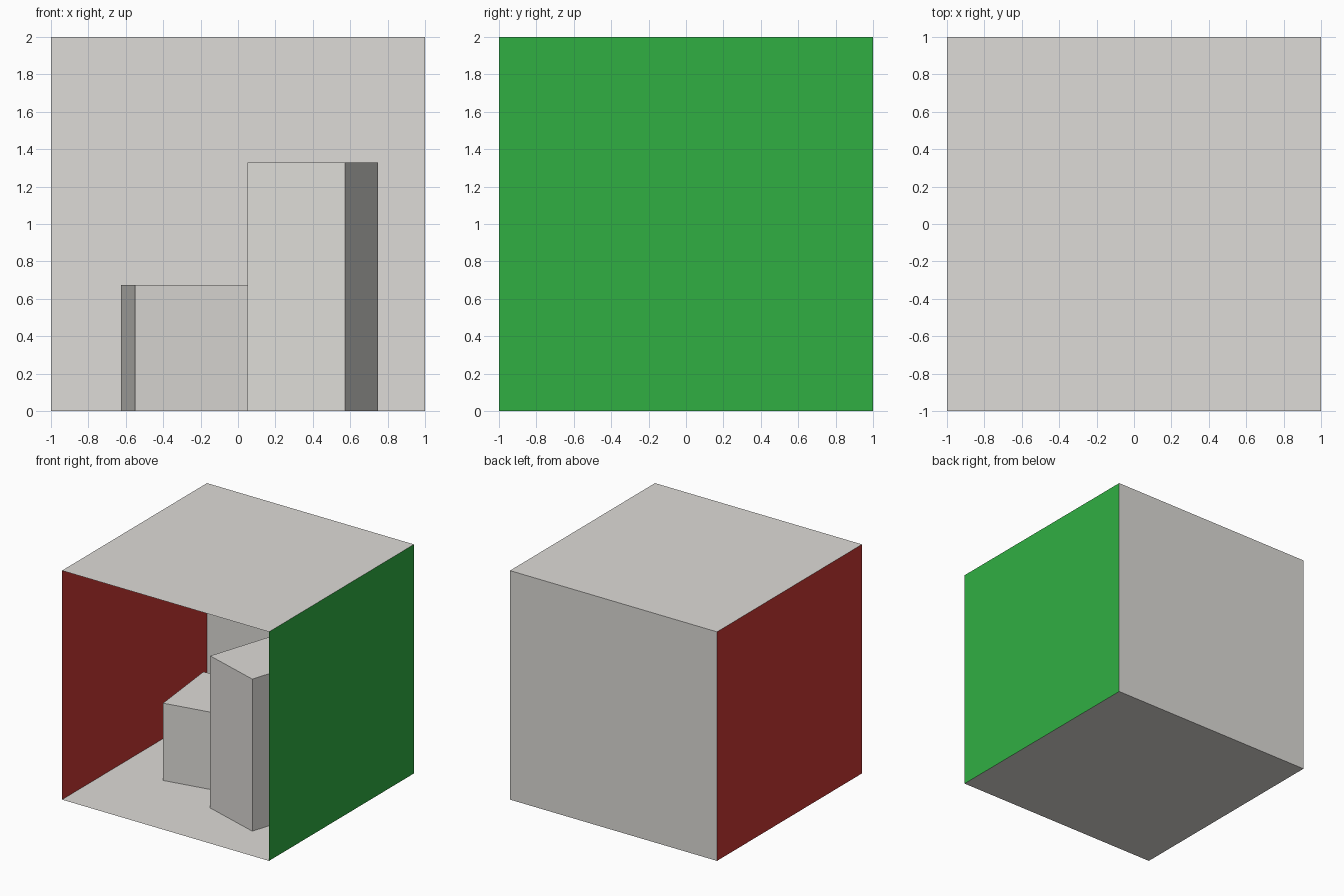
import bpy, bmesh

if "Cube" in bpy.data.objects:
    bpy.data.objects.remove(bpy.data.objects["Cube"])


def paint(name, rgb):
    m = bpy.data.materials.new(name)
    m.diffuse_color = (*rgb, 1)
    m.use_nodes = True
    m.node_tree.nodes["Principled BSDF"].inputs["Base Color"].default_value = m.diffuse_color
    return m


def build(name, corners, height=0, mat=None):
    """Polygon from corners, raised into a prism when height is given."""
    bm = bmesh.new()
    face = bm.faces.new([bm.verts.new(c) for c in corners])
    if height:
        top = bmesh.ops.extrude_face_region(bm, geom=[face], use_keep_orig=True)
        moved = [v for v in top["geom"] if isinstance(v, bmesh.types.BMVert)]
        bmesh.ops.translate(bm, verts=moved, vec=(0, 0, height))
        bmesh.ops.recalc_face_normals(bm, faces=bm.faces[:])
    mesh = bpy.data.meshes.new(name)
    bm.to_mesh(mesh)
    bm.free()
    ob = bpy.data.objects.new(name, mesh)
    bpy.context.collection.objects.link(ob)
    if mat:
        mesh.materials.append(mat)
    return ob


grey = paint("warm_grey", (0.725, 0.71, 0.68))
red = paint("red", (0.6, 0.04, 0.035))
green = paint("green", (0.03, 0.43, 0.055))

# Room shell: thin single-sheet walls, open at the front, normals inward
square = [(-1, -1), (1, -1), (1, 1), (-1, 1)]
build("floor", [(x, y, 0) for x, y in square], mat=grey)
build("ceiling", [(x, y, 2) for x, y in reversed(square)], mat=grey)
build("back_wall", [(-1, 1, 0), (1, 1, 0), (1, 1, 2), (-1, 1, 2)], mat=grey)
build("left_wall", [(-1, -1, 0), (-1, 1, 0), (-1, 1, 2), (-1, -1, 2)], mat=red)
build("right_wall", [(1, 1, 0), (1, -1, 0), (1, -1, 2), (1, 1, 2)], mat=green)

# Two turned blocks standing on the floor
tall = [(0.05, -0.455), (0.572, -0.62), (0.749, -0.07), (0.227, 0.095)]
short = [(-0.551, -0.247), (0.09, -0.125), (0.03, 0.51), (-0.626, 0.415)]
build("tall_block", [(x, y, 0) for x, y in tall], 1.328, grey)
build("short_block", [(x, y, 0) for x, y in short], 0.675, grey)
